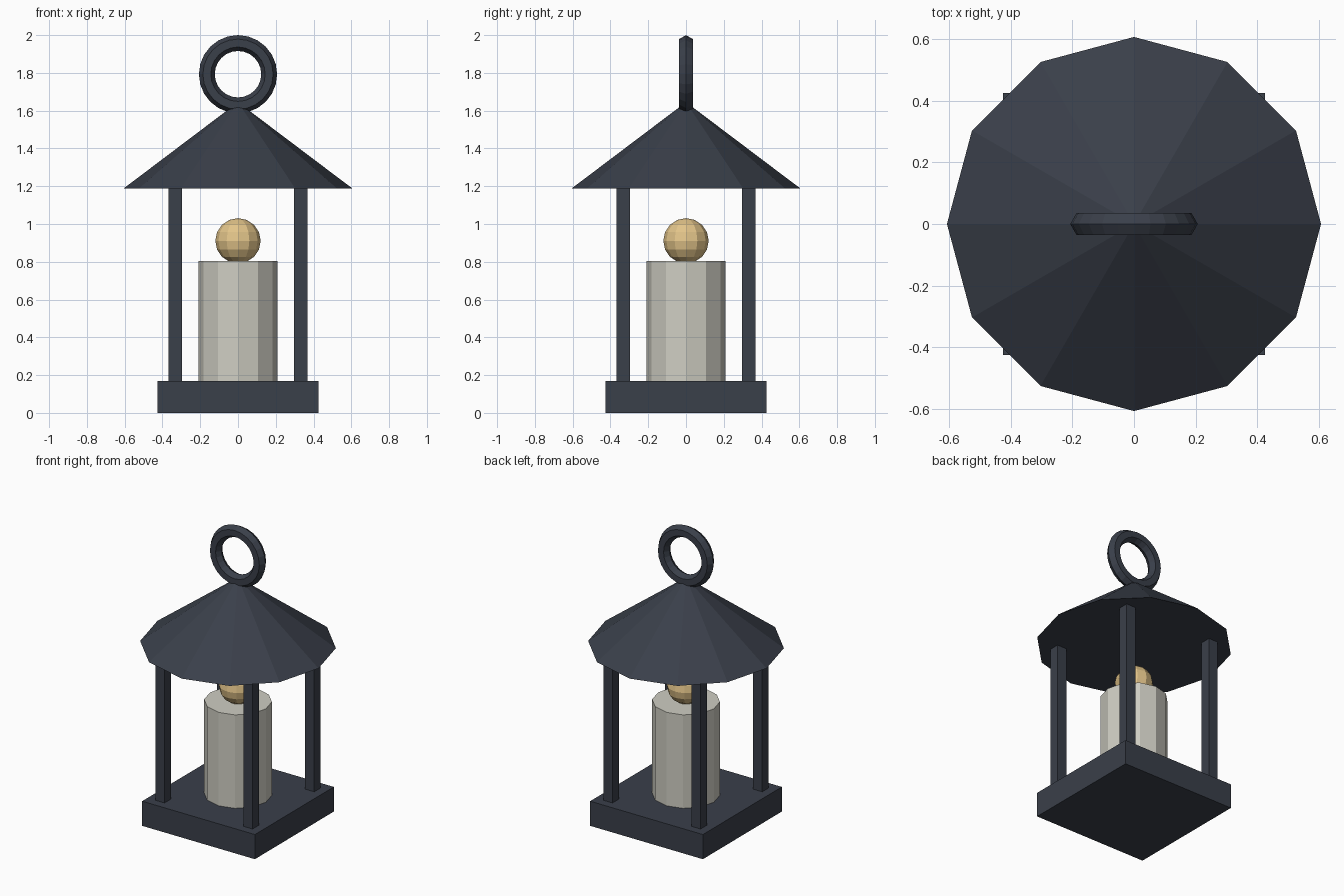
import bpy
from math import pi

cube = bpy.data.objects.get("Cube")
if cube:
    bpy.data.objects.remove(cube, do_unlink=True)


def material(name, rgb):
    mat = bpy.data.materials.new(name)
    mat.use_nodes = True
    mat.diffuse_color = (*rgb, 1)
    mat.node_tree.nodes["Principled BSDF"].inputs["Base Color"].default_value = (*rgb, 1)
    return mat


iron = material("dark iron", (0.042, 0.05, 0.068))
wax = material("pale wax", (0.62, 0.61, 0.54))
gold = material("warm flame", (0.76, 0.55, 0.25))


def finish(name, mat):
    obj = bpy.context.object
    obj.name = name
    obj.data.materials.append(mat)
    return obj


def box(name, x, y, half, bottom, top, mat):
    bpy.ops.mesh.primitive_cube_add(size=1, location=(x, y, (bottom + top) / 2))
    obj = finish(name, mat)
    obj.scale = (2 * half, 2 * half, top - bottom)


def cone(name, r_low, r_high, bottom, top, mat):
    bpy.ops.mesh.primitive_cone_add(vertices=12, radius1=r_low, radius2=r_high,
                                    depth=top - bottom, location=(0, 0, (bottom + top) / 2))
    finish(name, mat)


# Base slab and four corner posts
box("base", 0, 0, 0.425, 0, 0.168, iron)
for side, x in (("left", 0.332), ("right", -0.332)):
    for end, y in (("front", -0.332), ("back", 0.332)):
        box(f"{end}_{side}_post", x, y, 0.035, 0.168, 1.187, iron)

# Candle and faceted flame
cone("candle", 0.21, 0.21, 0.168, 0.805, wax)
bpy.ops.mesh.primitive_uv_sphere_add(segments=12, ring_count=8, radius=0.12,
                                     location=(0, 0, 0.911))
finish("flame", gold)

# Roof and hanging ring
cone("roof", 0.607, 0, 1.187, 1.645, iron)
bpy.ops.mesh.primitive_torus_add(major_radius=0.165, minor_radius=0.042,
                                 major_segments=24, minor_segments=6,
                                 location=(0, 0, 1.793), rotation=(pi / 2, 0, 0))
finish("hanging_ring", iron)
